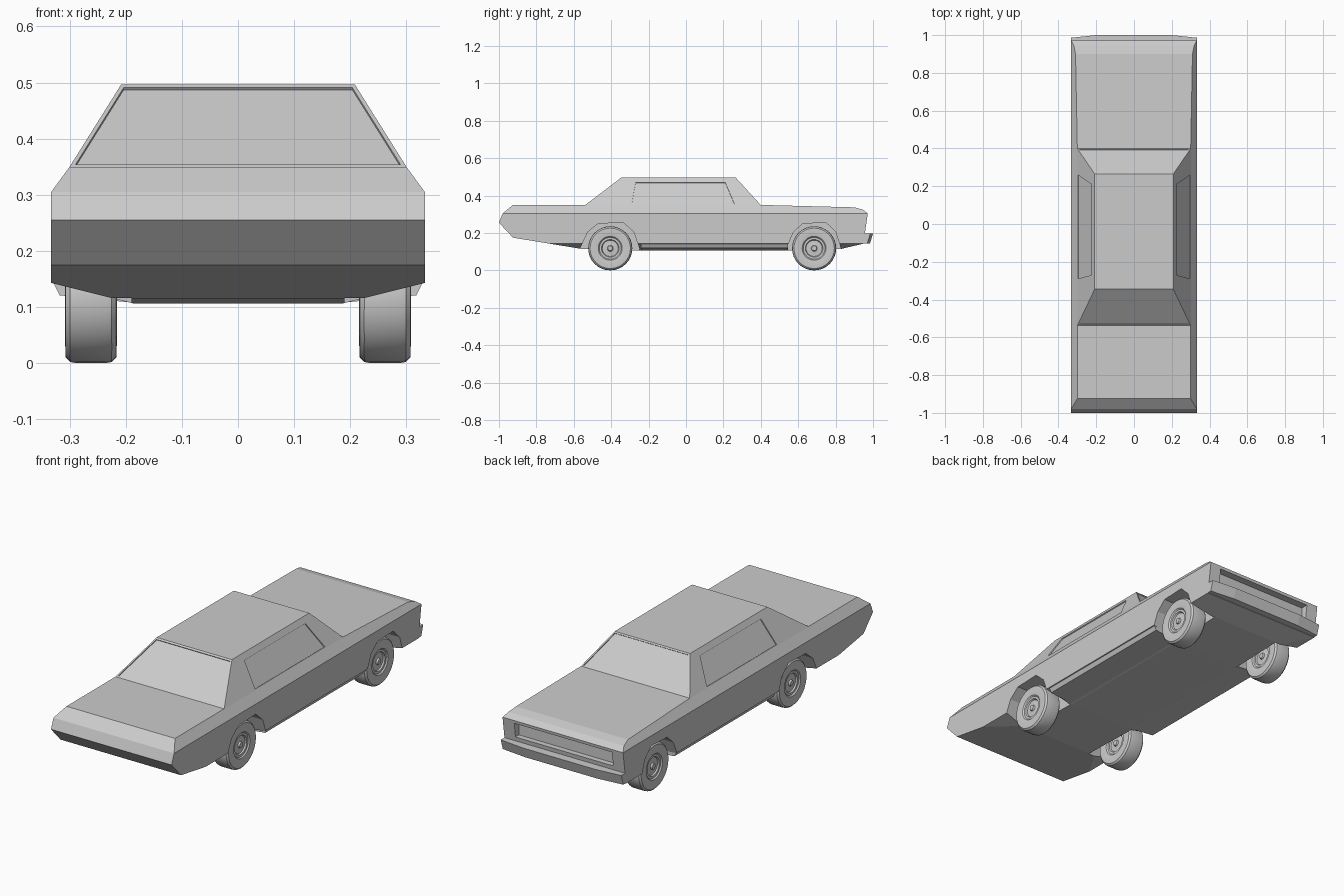
import bpy, bmesh
from math import tau
from mathutils import Vector

cube = bpy.data.objects.get("Cube")
if cube:
    bpy.data.objects.remove(cube, do_unlink=True)

GREY = (0.6, 0.6, 0.6, 1.0)
paint = bpy.data.materials.new("plain_grey")
paint.use_nodes = True
paint.diffuse_color = GREY
paint.node_tree.nodes["Principled BSDF"].inputs["Base Color"].default_value = GREY


def finish(name, bm):
    bmesh.ops.recalc_face_normals(bm, faces=bm.faces)
    mesh = bpy.data.meshes.new(name)
    bm.to_mesh(mesh)
    bm.free()
    mesh.materials.append(paint)
    obj = bpy.data.objects.new(name, mesh)
    bpy.context.collection.objects.link(obj)
    return obj


def prism(bm, points, vector):
    """Extrude a polygon along a vector into a closed solid."""
    face = bm.faces.new([bm.verts.new(p) for p in points])
    out = bmesh.ops.extrude_face_region(bm, geom=[face], use_keep_orig=True)
    verts = [v for v in out["geom"] if isinstance(v, bmesh.types.BMVert)]
    bmesh.ops.translate(bm, vec=vector, verts=verts)


def slice_off(bm, point, normal):
    """Cut away everything on the normal side and close the cut."""
    geom = bm.verts[:] + bm.edges[:] + bm.faces[:]
    out = bmesh.ops.bisect_plane(bm, geom=geom, plane_co=point, plane_no=normal, clear_outer=True)
    edges = [e for e in out["geom_cut"] if isinstance(e, bmesh.types.BMEdge)]
    bmesh.ops.edgeloop_fill(bm, edges=edges)


def activate(obj):
    bpy.ops.object.select_all(action="DESELECT")
    obj.select_set(True)
    bpy.context.view_layer.objects.active = obj


def carve(obj, cutter_bm):
    cutter = finish("cutter", cutter_bm)
    cutter.hide_render = True
    mod = obj.modifiers.new("carve", "BOOLEAN")
    mod.operation = "DIFFERENCE"
    mod.solver = "EXACT"
    mod.object = cutter
    activate(obj)
    bpy.ops.object.modifier_apply(modifier=mod.name)
    bpy.data.objects.remove(cutter, do_unlink=True)


# Lower body: side profile extruded across, then shoulders and floor edges sliced
W = 0.333
profile = [(-1, 0.255), (-0.98, 0.305), (-0.925, 0.35), (0.4, 0.35), (0.9, 0.337),
           (0.945, 0.325), (0.972, 0.305), (0.957, 0.2), (0.95, 0.143), (0.83, 0.115),
           (0.545, 0.106), (-0.24, 0.106), (-0.56, 0.115), (-0.925, 0.175)]
bm = bmesh.new()
prism(bm, [(-W, y, z) for y, z in profile], (2 * W, 0, 0))
for s in (-1, 1):
    slice_off(bm, (s * W, 0, 0.305), (s * 0.045, 0, 0.033))
    slice_off(bm, (s * W, 0, 0.143), (s * 0.037, 0, -0.148))
body = finish("body", bm)

# Wheel arches and grille recess
REAR_Y, FRONT_Y = -0.405, 0.685
arch = [(-0.165, 0.05), (-0.16, 0.12), (-0.12, 0.205), (-0.065, 0.25),
        (0.07, 0.255), (0.125, 0.205), (0.155, 0.12), (0.16, 0.05)]
bm = bmesh.new()
for s in (-1, 1):
    for cy, stretch in ((REAR_Y, 1), (FRONT_Y, 0.92)):
        prism(bm, [(s * 0.19, cy + y * stretch, z) for y, z in arch], (s * 0.2, 0, 0))
prism(bm, [(-0.27, 0.932, 0.218), (0.27, 0.932, 0.218), (0.27, 0.932, 0.29), (-0.27, 0.932, 0.29)],
      (0, 0.2, 0))
carve(body, bm)

# Sills between the wheels
sill = [(0.18, 0.107), (0.29, 0.118), (0.318, 0.121), (0.332, 0.15), (0.18, 0.15)]
bm = bmesh.new()
for s in (-1, 1):
    prism(bm, [(s * x, -0.24, z) for x, z in sill], (0, 0.785, 0))
finish("sills", bm)

# Bumper
plan = [(-W, 0.93), (W, 0.93), (W, 0.986), (0.2, 1.0), (-0.2, 1.0), (-W, 0.986)]
bm = bmesh.new()
prism(bm, [(x, y, 0.197) for x, y in plan], (0, -0.016, -0.052))
finish("bumper", bm)

# Cabin: tapered block
Z0, Z1 = 0.347, 0.497


def edge(z, low, high):
    """Position of a sloping cabin wall at height z."""
    return low + (high - low) * (z - Z0) / (Z1 - Z0)


def side_x(z):
    return edge(z, 0.302, 0.208)


def tail_y(z):
    return edge(z, -0.542, -0.345)


def nose_y(z):
    return edge(z, 0.402, 0.265)


bm = bmesh.new()
rings = [[bm.verts.new((sx * side_x(z), wall(z), z))
          for sx, wall in ((-1, tail_y), (1, tail_y), (1, nose_y), (-1, nose_y))] for z in (Z0, Z1)]
for ring in rings:
    bm.faces.new(ring)
for i in range(4):
    j = (i + 1) % 4
    bm.faces.new((rings[0][i], rings[0][j], rings[1][j], rings[1][i]))
cabin = finish("cabin", bm)

# Shallow window recesses in all four cabin walls
LOW, HIGH = 0.354, 0.491
panes = []
for wall in (tail_y, nose_y):
    panes.append([(s * (side_x(z) - 0.008), wall(z), z)
                  for z, s in ((LOW, -1), (LOW, 1), (HIGH, 1), (HIGH, -1))])
for s in (-1, 1):
    panes.append([(s * side_x(z), y, z)
                  for z, y in ((LOW, -0.29), (LOW, 0.26), (0.47, 0.21), (0.47, -0.27))])
bm = bmesh.new()
for pane in panes:
    pts = [Vector(p) for p in pane]
    n = (pts[1] - pts[0]).cross(pts[3] - pts[0]).normalized()
    if n.z < 0:
        n.negate()
    prism(bm, [p - n * 0.005 for p in pts], n * 0.03)
carve(cabin, bm)

# Wheels: lathed tyre, rim and hub, alike on both faces
R = 0.118
half = [(0.0, 0.04), (0.013, 0.04), (0.016, 0.032), (0.024, 0.03), (0.043, 0.03), (0.047, 0.037),
        (0.058, 0.037), (0.064, 0.043), (0.085, 0.046), (0.108, 0.045), (0.116, 0.037), (R, 0.025)]
section = half + [(r, -x) for r, x in reversed(half)]


def wheel(name, x, y):
    bm = bmesh.new()
    verts = [bm.verts.new((dx, 0, r)) for r, dx in section]
    edges = [bm.edges.new(pair) for pair in zip(verts, verts[1:])]
    bmesh.ops.spin(bm, geom=verts + edges, cent=(0, 0, 0), axis=(1, 0, 0),
                   angle=tau, steps=32, use_merge=True)
    bmesh.ops.remove_doubles(bm, verts=bm.verts, dist=0.0005)
    obj = finish(name, bm)
    obj.location = (x, y, R)
    activate(obj)
    bpy.ops.object.shade_smooth_by_angle(angle=0.6)


for side, s in (("left", 1), ("right", -1)):
    wheel(f"trunk_end_wheel_{side}", s * 0.262, REAR_Y)
    wheel(f"hood_end_wheel_{side}", s * 0.262, FRONT_Y)
